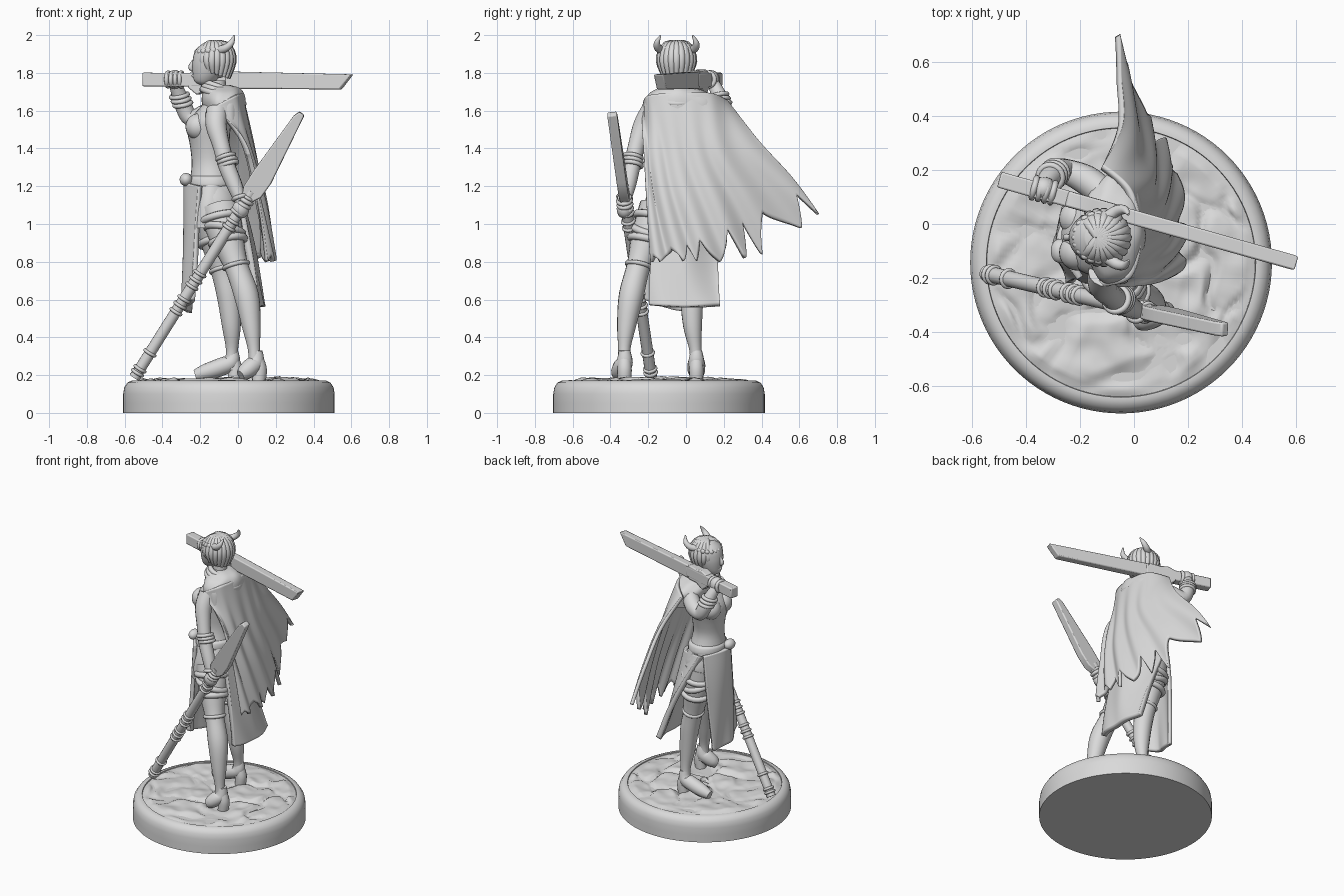
import bpy, bmesh, math
from math import sin, cos, pi
from mathutils import Vector, noise

cube = bpy.data.objects.get("Cube")
if cube:
    bpy.data.objects.remove(cube)

grey = bpy.data.materials.new("plain grey")
grey.use_nodes = True
grey.diffuse_color = (0.7, 0.7, 0.7, 1)
grey.node_tree.nodes["Principled BSDF"].inputs["Base Color"].default_value = (0.7, 0.7, 0.7, 1)


def finish(name, bm, angle=50):
    bmesh.ops.recalc_face_normals(bm, faces=bm.faces)
    mesh = bpy.data.meshes.new(name)
    bm.to_mesh(mesh)
    bm.free()
    mesh.materials.append(grey)
    ob = bpy.data.objects.new(name, mesh)
    bpy.context.collection.objects.link(ob)
    bpy.ops.object.select_all(action="DESELECT")
    ob.select_set(True)
    bpy.context.view_layer.objects.active = ob
    bpy.ops.object.shade_smooth_by_angle(angle=math.radians(angle))
    return ob


def spline(pts, t):
    """Smooth curve through points of any dimension, t from 0 to 1."""
    f = t * (len(pts) - 1)
    i = min(int(f), len(pts) - 2)
    f -= i
    p = [pts[max(0, min(len(pts) - 1, i + k))] for k in (-1, 0, 1, 2)]
    return [b + 0.5 * f * (c - a + f * (2 * a - 5 * b + 4 * c - d + f * (3 * (b - c) + d - a)))
            for a, b, c, d in zip(*p)]


def skin(name, rings, angle=50):
    bm = bmesh.new()
    loops = [[bm.verts.new(p) for p in r] for r in rings]
    n = len(loops[0])
    for a, b in zip(loops, loops[1:]):
        for i in range(n):
            bm.faces.new((a[i], a[(i + 1) % n], b[(i + 1) % n], b[i]))
    bm.faces.new(loops[0])
    bm.faces.new(loops[-1])
    return finish(name, bm, angle)


def loft(name, secs, n=28, steps=30, ripple=0, count=7):
    """Upright body from sections (x, y, z, x radius, y radius)."""
    rings = []
    for k in range(steps + 1):
        x, y, z, rx, ry = spline(secs, k / steps)
        ring = []
        for i in range(n):
            a = 2 * pi * i / n
            w = 1 + ripple * sin(count * a + 4 * k / steps)
            ring.append((x + rx * w * cos(a), y + ry * w * sin(a), z))
        rings.append(ring)
    return skin(name, rings)


def tube(name, pts, n=14, steps=20):
    """Round limb through points (x, y, z, radius)."""
    path = [spline(pts, k / steps) for k in range(steps + 1)]
    centres = [Vector(p[:3]) for p in path]
    rings, side = [], None
    for k, c in enumerate(centres):
        d = (centres[min(k + 1, steps)] - centres[max(k - 1, 0)]).normalized()
        side = side or d.orthogonal()
        side = (side - d * side.dot(d)).normalized()
        up = d.cross(side)
        r = max(path[k][3], 0.002)
        rings.append([c + r * (side * cos(2 * pi * i / n) + up * sin(2 * pi * i / n)) for i in range(n)])
    return skin(name, rings)


def ball(name, c, r):
    bpy.ops.mesh.primitive_uv_sphere_add(segments=24, ring_count=14, location=c)
    ob = bpy.context.object
    ob.name, ob.scale = name, r
    ob.data.materials.append(grey)
    bpy.ops.object.shade_smooth()


def band(name, c, d, r, thick=0.012):
    bpy.ops.mesh.primitive_torus_add(major_segments=24, minor_segments=8, major_radius=r,
                                     minor_radius=thick, location=c,
                                     rotation=Vector(d).to_track_quat("Z", "Y").to_euler())
    ob = bpy.context.object
    ob.name = name
    ob.data.materials.append(grey)
    bpy.ops.object.shade_smooth()


def cloth(name, rows, thick, folds, depth, edge, nu=72, nv=30):
    """Draped sheet through a grid of points; edge(u) gives the length at u."""
    bm = bmesh.new()
    grid = []
    for j in range(nv + 1):
        line = []
        for i in range(nu + 1):
            u = i / nu
            v = j / nv * edge(u)
            p = Vector(spline([spline(r, u) for r in rows], v))
            p.x += depth * v * sin(2 * pi * folds * u + 1.5 * sin(4 * v))
            line.append(bm.verts.new(p))
        grid.append(line)
    for a, b in zip(grid, grid[1:]):
        for i in range(nu):
            bm.faces.new((a[i], a[i + 1], b[i + 1], b[i]))
    ob = finish(name, bm)
    mod = ob.modifiers.new("thickness", "SOLIDIFY")
    mod.thickness, mod.offset = thick, 0


def plate(name, start, end, across, outline, thick):
    """Flat bar cut from an outline of (distance along, offset across)."""
    a, d = Vector(start), (Vector(end) - Vector(start)).normalized()
    w = Vector(across)
    w = (w - d * w.dot(d)).normalized()
    t = d.cross(w) * thick / 2
    bm = bmesh.new()
    lo, hi = ([bm.verts.new(a + d * s + w * o + q) for s, o in outline] for q in (-t, t))
    bm.faces.new(lo)
    bm.faces.new(hi)
    for i in range(len(lo)):
        j = (i + 1) % len(lo)
        bm.faces.new((lo[i], lo[j], hi[j], hi[i]))
    ob = finish(name, bm, 30)
    mod = ob.modifiers.new("soft edges", "BEVEL")
    mod.width, mod.segments = 0.007, 2


# Round base and cracked rock floor
cx, cy = -0.048, -0.143
profile = [(0.56, 0), (0.56, 0.05), (0.56, 0.1), (0.554, 0.135), (0.538, 0.16),
           (0.515, 0.171), (0.5, 0.171), (0.495, 0.14)]
skin("base", [[(cx + r * cos(pi * i / 48), cy + r * sin(pi * i / 48), z) for i in range(96)]
              for r, z in profile], 40)
rocks = []
for k in range(50):
    r = 0.498 * (1 - k / 50)
    ring = []
    for i in range(120):
        p = Vector((cx + r * cos(pi * i / 60), cy + r * sin(pi * i / 60), 0))
        q = p * 3.6 + 0.45 * noise.noise_vector(p * 5)
        dist, cells = noise.voronoi(Vector((q.x, q.y, 0)))
        crack = min(1, (dist[1] - dist[0]) * 5)
        tilt = (q - cells[0]).dot(noise.noise_vector(cells[0] * 5))
        h = 0.163 + 0.017 * crack + 0.04 * tilt * crack + 0.012 * noise.noise(p * 12)
        p.z = 0.165 + (h - 0.165) * min(1, k / 4) if k < 48 else 0.168
        ring.append(p)
    rocks.append(ring)
skin("rock_floor", rocks, 60)

# Torso, bust, belt and hips
loft("torso", [(-.11, -.045, 1.76, .045, .045), (-.11, -.045, 1.69, .05, .055), (-.11, -.04, 1.63, .08, .12),
               (-.14, -.04, 1.56, .11, .15), (-.155, -.04, 1.5, .115, .14), (-.15, -.045, 1.42, .105, .12),
               (-.145, -.05, 1.32, .1, .105), (-.14, -.05, 1.22, .115, .13), (-.125, -.055, 1.12, .135, .16),
               (-.115, -.06, 1.0, .12, .15)])
for y in (-0.105, 0.02):
    ball("bust", (-0.21, y, 1.515), (0.068, 0.068, 0.07))
loft("belt", [(-.14, -.05, 1.255, .11, .12), (-.14, -.05, 1.24, .122, .135), (-.14, -.05, 1.21, .124, .142),
              (-.14, -.05, 1.19, .115, .135)])
ball("belt_pouch", (-0.275, -0.1, 1.235), (0.034, 0.045, 0.035))
loft("skirt", [(-.14, -.05, 1.21, .12, .138), (-.135, -.055, 1.1, .14, .165), (-.135, -.065, .98, .14, .165)],
     n=56, ripple=0.02, count=7)

# Legs, boots, torn shorts and garters
for side, leg in {
    "left": [(-.1, -.14, 1.08, .11), (-.06, -.2, .93, .092), (-.01, -.25, .78, .064), (.045, -.29, .62, .066),
             (.07, -.315, .46, .05), (.085, -.327, .33, .032), (.09, -.325, .23, .038)],
    "right": [(-.13, .01, 1.08, .11), (-.11, .025, .93, .095), (-.08, .03, .76, .066), (-.05, .03, .62, .062),
              (-.035, .035, .46, .05), (-.032, .05, .33, .032), (-.04, .055, .23, .038)]}.items():
    tube(side + "_leg", leg, n=18, steps=30)
    x, y, z, r = leg[2]
    band(side + "_garter", (x, y, z), (.25, -.2, -1), 0.064)
    ax, ay = leg[-1][:2]
    dx, dy = (-0.07, -0.04) if side == "left" else (-0.17, 0.0)
    tube(side + "_boot", [(ax + .01, ay, .33, .03), (ax + .005, ay, .27, .044), (ax + dx * .35, ay + dy * .4, .24, .048),
                          (ax + dx * .8, ay + dy * .8, .215, .042), (ax + dx * 1.1, ay + dy * 1.1, .2, .028)])
    tube(side + "_heel", [(ax + .01, ay, .29, .034), (ax + .025, ay, .23, .038), (ax + .02, ay, .165, .036)])
    for k in range(3):
        x, y, z, r = spline(leg, 0.07 + 0.06 * k)
        band("torn_shorts", (x, y, z), (.2 * (-1) ** k, -.25, -1), r, 0.02)

# Front panel, and back panel sweeping round from the right hip
cloth("front_panel", [[(-.2, -.2, 1.2), (-.275, -.06, 1.22), (-.2, .09, 1.2)],
                      [(-.22, -.2, .95), (-.28, -.06, .95), (-.23, .09, .95)],
                      [(-.235, -.22, .6), (-.285, -.08, .55), (-.25, .06, .53)]],
      0.026, 2, 0.006, lambda u: 1, 36)
cloth("back_panel", [[(.0, -.16, 1.15), (-.01, .01, 1.17), (-.19, .1, 1.2)],
                     [(.05, -.18, .88), (.07, -.01, .88), (-.03, .155, .88)],
                     [(.1, -.19, .57), (.13, -.01, .56), (.1, .18, .57)]],
      0.035, 2, 0.006, lambda u: 1, 36)

# Wind-blown cape with a ragged hem
def ragged(u):
    tooth = abs((u * 8 + 0.22 * sin(6 * pi * u)) % 1 - 0.5) * 2
    return 1 - (0.04 + 0.18 * min(1, u * 1.4)) * (1 - tooth) ** 0.8

cloth("cape", [[(-.13, -.22, 1.62), (-.02, -.19, 1.68), (.015, -.04, 1.69), (-.02, .12, 1.69), (-.12, .21, 1.65)],
               [(.03, -.225, 1.42), (.06, -.13, 1.4), (.075, .02, 1.4), (.05, .18, 1.42), (-.045, .37, 1.45)],
               [(.1, -.2, 1.12), (.13, -.09, 1.12), (.125, .1, 1.12), (.055, .31, 1.16), (-.05, .55, 1.25)],
               [(.165, -.18, .8), (.18, -.03, .8), (.16, .18, .8), (.04, .43, .84), (-.075, .7, 1.05)]],
      0.024, 5.5, 0.016, ragged, 176, 40)
loft("cowl", [(-.1, -.045, 1.735, .06, .07), (-.09, -.045, 1.72, .095, .1), (-.08, -.035, 1.69, .11, .16),
              (-.075, -.02, 1.64, .115, .205), (-.06, -.02, 1.55, .1, .205)], n=48, ripple=0.025)
for k in range(3):
    band("cowl_fold", (-.1 + .01 * k, -.045, 1.725 - .025 * k), (.35, 0, 1), 0.075 + .02 * k, 0.017)

# Arms, bands and hands
tube("left_arm", [(-.11, -.18, 1.6, .06), (-.115, -.225, 1.52, .056), (-.09, -.26, 1.42, .046), (-.06, -.285, 1.31, .045),
                  (-.02, -.305, 1.21, .042), (.015, -.325, 1.12, .032)])
tube("right_arm", [(-.12, .12, 1.61, .055), (-.18, .165, 1.575, .055), (-.25, .195, 1.56, .046),
                   (-.285, .195, 1.615, .046), (-.31, .175, 1.68, .041), (-.335, .145, 1.745, .032)])
for k in range(3):
    band("left_bracer", (-.065 + .008 * k, -.28, 1.355 - .02 * k), (.3, -.2, -1), 0.046)
    band("right_bracer", (-.292 - .009 * k, .19 - .008 * k, 1.635 + .022 * k), (-.2, -.2, 1), 0.045)
band("left_wrist_wrap", (.01, -.325, 1.14), (.3, -.2, -1), 0.034)
ball("left_hand", (.015, -.325, 1.08), (.045, .042, .05))
ball("right_hand", (-.335, .13, 1.765), (.045, .045, .05))
for k in range(4):
    band("right_finger", (-.37 + .023 * k, .134 - .006 * k, 1.765), (1, -.27, 0), 0.037, 0.012)
    band("left_finger", (.0 + .014 * k, -.317 - .003 * k, 1.06 + .021 * k), (.87, -.2, 1.39), 0.033, 0.012)

# Greatsword across the shoulders
a, b, up = (-.5, .165, 1.765), (.6, -.145, 1.758), (0, 0, 1)
plate("sword_handle", a, b, up, [(0, -.036), (.46, -.036), (.46, .036), (0, .036)], 0.06)
plate("sword_guard", a, b, up, [(.25, -.04), (.3, -.08), (.36, -.05), (.44, -.05), (.44, .05), (.36, .045),
                                (.31, .055), (.26, .04)], 0.058)
plate("sword_blade", a, b, up, [(.42, -.046), (1.085, -.046), (1.148, .034), (.42, .046)], 0.055)

# Bladed staff held at the side
a, b = Vector((-.54, -.185, .2)), Vector((.335, -.392, 1.59))
d = (b - a).normalized()
tube("staff_shaft", [(*(a + d * s), .03) for s in (-.015, .4, .8, 1.16)])
for s in (.015, .04, .14, .4, .44, .48, .56, .6, .64, .93, .97, 1.12):
    band("staff_ring", a + d * s, d, 0.03, 0.009)
plate("staff_blade", a, b, (1, 0, -.63), [(1.1, -.025), (1.16, -.05), (1.25, -.05), (1.62, -.025), (1.655, -.01),
                                          (1.65, .022), (1.25, .065), (1.16, .06), (1.1, .025)], 0.052)

# Head and face
loft("head", [(-.175, -.05, 1.735, .025, .025), (-.175, -.05, 1.755, .055, .05), (-.16, -.05, 1.8, .08, .075),
              (-.148, -.05, 1.86, .093, .09), (-.14, -.05, 1.92, .085, .088), (-.14, -.05, 1.96, .04, .045)])
tube("nose", [(-.235, -.05, 1.865, .008), (-.25, -.05, 1.83, .014), (-.235, -.05, 1.815, .01)], steps=8)
tube("lips", [(-.222, -.075, 1.785, .006), (-.236, -.05, 1.785, .01), (-.222, -.025, 1.785, .006)], steps=8)

# Hair with combed strands, crown braid and curved horns
ball("hair", (-.118, -.05, 1.87), (.1, .1, .1))
for k in range(17):
    t = (k / 16 - 0.5) * 1.5 * pi
    c, s = cos(t), sin(t)
    drop = 1.77 + 0.05 * (1 - c) / 2
    tube("hair_strand", [(-.14, -.05, 1.965, .01), (-.12 + .06 * c, -.05 + .06 * s, 1.945, .02),
                         (-.12 + .092 * c, -.05 + .09 * s, 1.87, .022), (-.12 + .07 * c, -.05 + .075 * s, drop, .01)],
         n=8, steps=10)
for k in range(20):
    t = 2 * pi * k / 20
    ball("crown_braid", (-.13 + .084 * cos(t), -.05 + .086 * sin(t), 1.92 + .01 * cos(t)), (.018, .014, .016))
for m in (-1, 1):
    tube("horn", [(-.1, -.05 + .075 * m, 1.92, .022), (-.065, -.05 + .098 * m, 1.932, .021),
                  (-.035, -.05 + .103 * m, 1.96, .016), (-.02, -.05 + .085 * m, 1.998, .004)])
